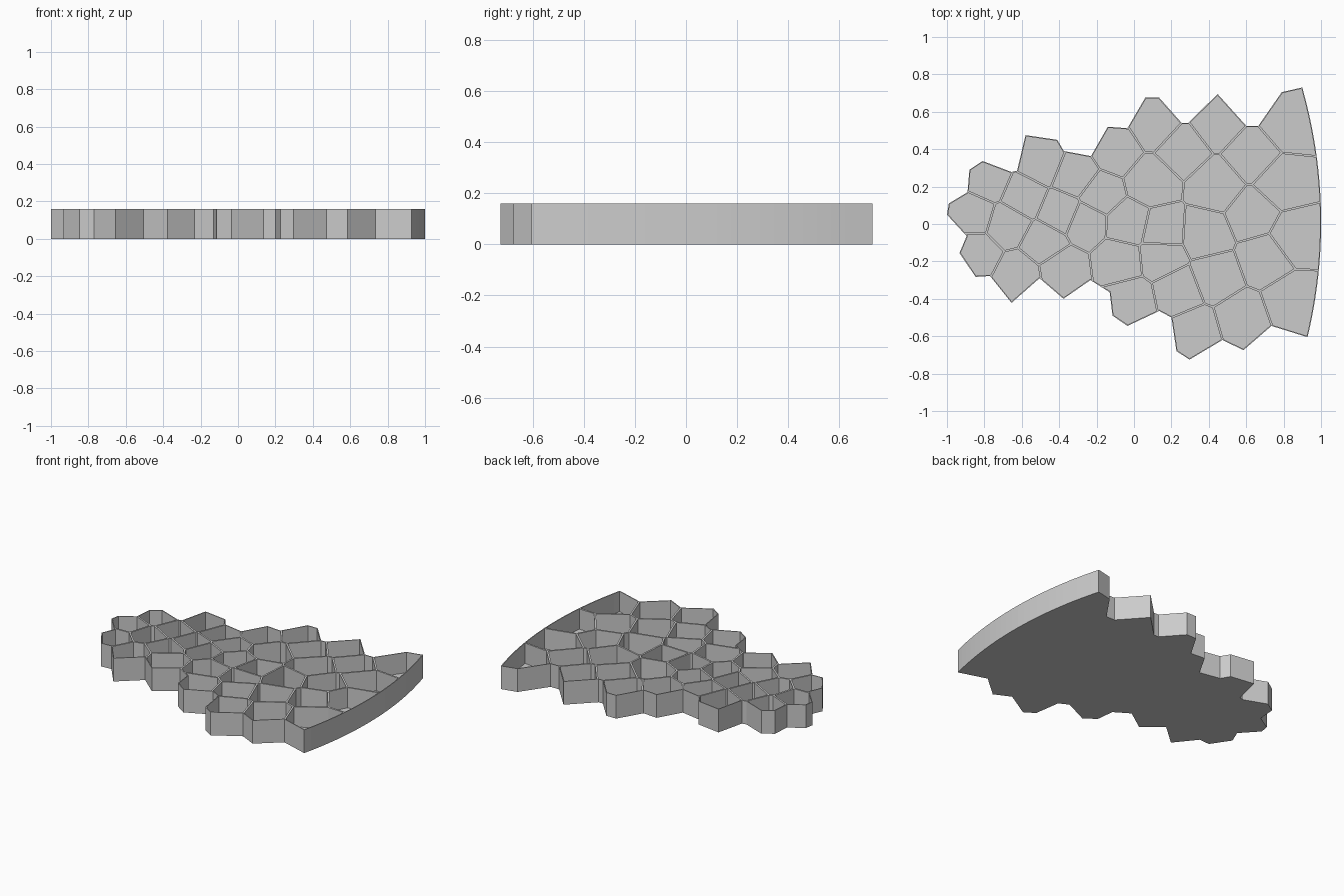
import bpy
import bmesh
import math
from mathutils import Vector

HEIGHT = 0.16
FLOOR = 0.02
WALL = 0.006

cube = bpy.data.objects.get("Cube")
if cube:
    bpy.data.objects.remove(cube, do_unlink=True)

# Jagged edge of the tray, anticlockwise from the back right corner
jagged_edge = [
    (.9, .73), (.79, .705), (.665, .525), (.6, .525), (.447, .695), (.29, .54),
    (.255, .54), (.135, .675), (.06, .675), (-.035, .512), (-.14, .52),
    (-.23, .363), (-.375, .39), (-.41, .45), (-.58, .475), (-.625, .285),
    (-.655, .278), (-.81, .337), (-.88, .29), (-.89, .17), (-.99, .11),
    (-1, .05), (-.895, -.065), (-.933, -.155), (-.847, -.283), (-.77, -.278),
    (-.655, -.422), (-.505, -.29), (-.377, -.4), (-.233, -.3), (-.13, -.365),
    (-.115, -.49), (-.035, -.545), (.135, -.465), (.2, -.5), (.227, -.68),
    (.297, -.725), (.473, -.62), (.585, -.675), (.735, -.545), (.928, -.605),
]

# One seed for each pocket; walls run midway between neighbouring seeds
seeds = [
    (.823, .537), (.79, .221), (.858, -.069), (.84, -.412),
    (.63, .37), (.633, .052), (.7, -.185), (.575, -.505),
    (.443, .544), (.44, .205), (.38, -.055), (.435, -.281), (.327, -.575),
    (.255, .4), (.15, -.04), (.145, -.173), (.237, -.357),
    (.115, .53), (.09, .23), (-.03, 0), (-.075, -.195), (-.02, -.41),
    (-.1, .39), (-.185, .165), (-.265, .01), (-.39, -.235),
    (-.305, .255), (-.385, .06), (-.475, -.105), (-.615, -.275),
    (-.505, .335), (-.6, .15), (-.683, .005), (-.845, -.155),
    (-.85, .055), (-.775, .225),
]


def arc_points(center, start, end, steps):
    """Points strictly between start and end on a circle round center."""
    radius = (start - center).length
    first = math.atan2(start.y - center.y, start.x - center.x)
    last = math.atan2(end.y - center.y, end.x - center.x)
    angles = [first + (last - first) * i / steps for i in range(1, steps)]
    return [center + radius * Vector((math.cos(a), math.sin(a))) for a in angles]


def inset(points, distance):
    """Move every side of an anticlockwise polygon inwards."""
    result = []
    for i, point in enumerate(points):
        before = (point - points[i - 1]).normalized()
        after = (points[(i + 1) % len(points)] - point).normalized()
        n1 = Vector((-before.y, before.x))
        n2 = Vector((-after.y, after.x))
        result.append(point + (n1 + n2) * distance / (1 + n1.dot(n2)))
    return result


def clip(points, origin, normal):
    """Keep the part of a convex polygon behind a line."""
    result = []
    for i, b in enumerate(points):
        a = points[i - 1]
        da, db = (a - origin).dot(normal), (b - origin).dot(normal)
        if da * db < 0:
            result.append(a.lerp(b, da / (da - db)))
        if db <= 0:
            result.append(b)
    return result


def pocket_shape(seed, others):
    """Region nearest to a seed, pulled back by the wall thickness."""
    size = 1.2
    shape = [Vector((x * size, y * size))
             for x, y in ((-1, -1), (1, -1), (1, 1), (-1, 1))]
    for other in others:
        normal = (other - seed).normalized()
        shape = clip(shape, (seed + other) / 2 - normal * WALL, normal)
    return shape


def make_prisms(name, polygons, bottom, top):
    """One object made of upright prisms over the given polygons."""
    bm = bmesh.new()
    for polygon in polygons:
        lower = [bm.verts.new((p.x, p.y, bottom)) for p in polygon]
        upper = [bm.verts.new((p.x, p.y, top)) for p in polygon]
        bm.faces.new(upper)
        bm.faces.new(lower[::-1])
        for i in range(len(polygon)):
            bm.faces.new((lower[i - 1], lower[i], upper[i], upper[i - 1]))
    mesh = bpy.data.meshes.new(name)
    bm.to_mesh(mesh)
    bm.free()
    obj = bpy.data.objects.new(name, mesh)
    bpy.context.collection.objects.link(obj)
    return obj


def apply_boolean(target, cutter, operation):
    """Cut the target and discard the cutter."""
    cutter.hide_render = True
    modifier = target.modifiers.new("cut", 'BOOLEAN')
    modifier.operation = operation
    modifier.solver = 'EXACT'
    modifier.object = cutter
    bpy.context.view_layer.objects.active = target
    bpy.ops.object.modifier_apply(modifier=modifier.name)
    bpy.data.objects.remove(cutter, do_unlink=True)


# Outline closed by the curved right side
outline = [Vector(p) for p in jagged_edge]
outline += arc_points(Vector((-1.62, .008)), outline[-1], outline[0], 24)

# Pockets limited to the inside of the outer wall
points = [Vector(p) for p in seeds]
shapes = [pocket_shape(p, [q for q in points if q is not p]) for p in points]
pockets = make_prisms("pockets", shapes, FLOOR, HEIGHT + 0.1)
inner_block = make_prisms("inner_block", [inset(outline, WALL)], 0, HEIGHT + 0.05)
apply_boolean(pockets, inner_block, 'INTERSECT')

# Tray with floor, outer wall and dividers
tray = make_prisms("cellular_tray", [outline], 0, HEIGHT)
apply_boolean(tray, pockets, 'DIFFERENCE')

# Plain grey finish
grey = bpy.data.materials.new("light_grey")
grey.use_nodes = True
colour = (0.6, 0.6, 0.6, 1)
grey.diffuse_color = colour
grey.node_tree.nodes["Principled BSDF"].inputs["Base Color"].default_value = colour
tray.data.materials.clear()
tray.data.materials.append(grey)
